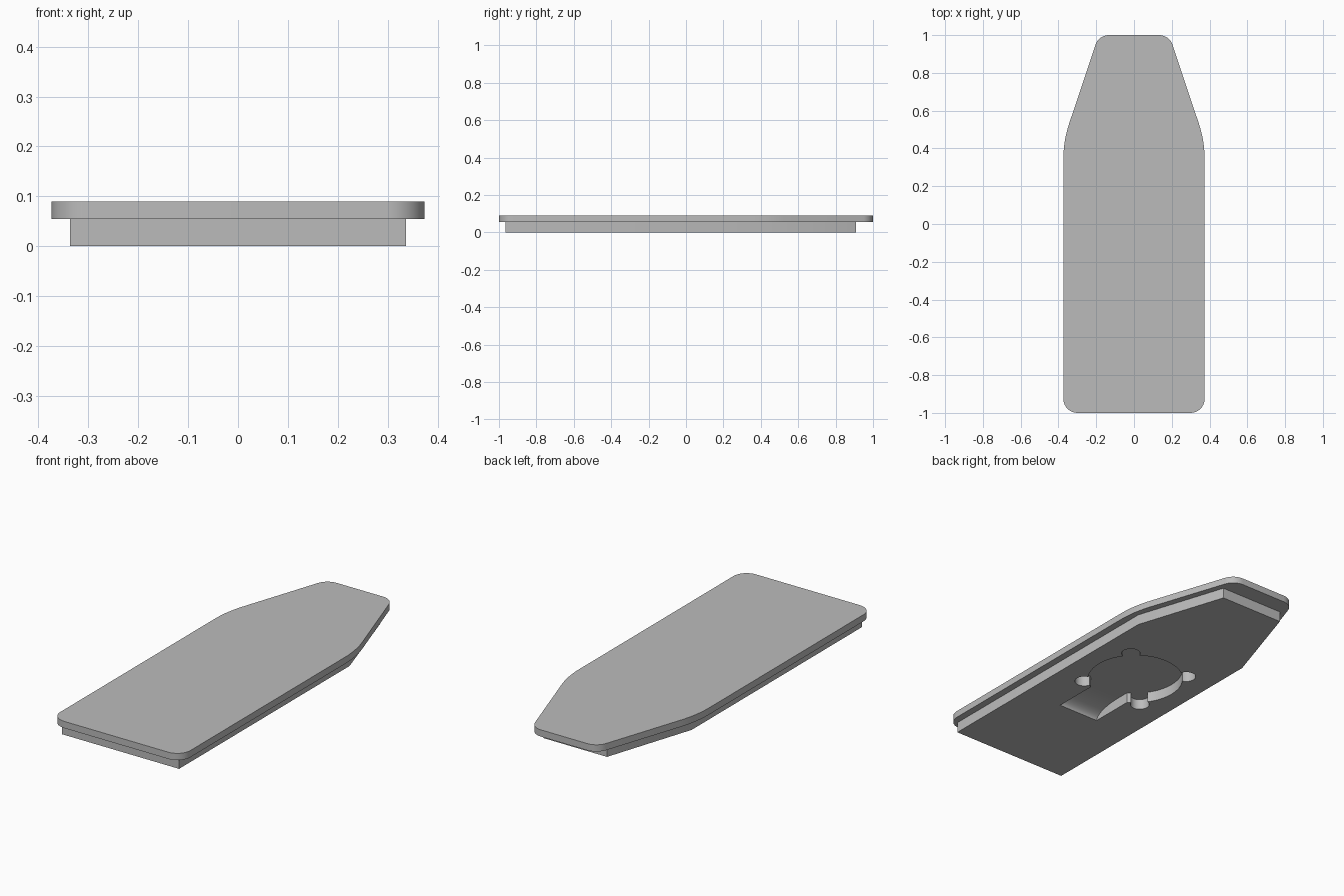
import bpy, bmesh, math
from mathutils import Vector

cube = bpy.data.objects.get("Cube")
if cube:
    bpy.data.objects.remove(cube, do_unlink=True)

grey = bpy.data.materials.new("plain_grey")
grey.use_nodes = True
grey.diffuse_color = (0.5, 0.5, 0.5, 1)
grey.node_tree.nodes["Principled BSDF"].inputs["Base Color"].default_value = (0.5, 0.5, 0.5, 1)


def prism(name, base, offset):
    """Extrude a planar loop of 3D points along an offset."""
    bm = bmesh.new()
    face = bm.faces.new([bm.verts.new(p) for p in base])
    ext = bmesh.ops.extrude_face_region(bm, geom=[face])
    moved = [v for v in ext["geom"] if isinstance(v, bmesh.types.BMVert)]
    bmesh.ops.translate(bm, verts=moved, vec=offset)
    bmesh.ops.recalc_face_normals(bm, faces=bm.faces)
    mesh = bpy.data.meshes.new(name)
    bm.to_mesh(mesh)
    bm.free()
    mesh.materials.append(grey)
    obj = bpy.data.objects.new(name, mesh)
    bpy.context.collection.objects.link(obj)
    return obj


def rounded(corners, steps=10):
    """Round each (x, y, radius) corner with a tangent arc."""
    out = []
    pts = [Vector(c[:2]) for c in corners]
    for i, p in enumerate(pts):
        r = corners[i][2]
        a = (pts[i - 1] - p).normalized()
        b = (pts[(i + 1) % len(pts)] - p).normalized()
        half = a.angle(b) / 2
        centre = p + (a + b).normalized() * (r / math.sin(half))
        start = p + a * (r / math.tan(half)) - centre
        end = p + b * (r / math.tan(half)) - centre
        sweep = math.pi - 2 * half
        for k in range(steps + 1):
            t = k / steps
            q = (start * math.sin((1 - t) * sweep) + end * math.sin(t * sweep)) / math.sin(sweep)
            out.append(centre + q)
    return out


def circle(cx, cy, r, n):
    return [(cx + r * math.cos(math.tau * k / n), cy + r * math.sin(math.tau * k / n)) for k in range(n)]


def mirrored(half):
    """Close a right-hand half outline with its mirror image."""
    return half + [(-c[0], *c[1:]) for c in reversed(half)]


STEP, TOP = 0.055, 0.09

# Upper plate with rounded corners
outline = rounded(mirrored([(0.374, -1, 0.075), (0.374, 0.44, 0.6), (0.187, 1, 0.075)]))
upper = prism("upper_plate", [(x, y, STEP) for x, y in outline], (0, 0, TOP - STEP))

# Lower plate with sharp corners
outline = mirrored([(0.337, -0.965), (0.337, 0.435), (0.183, 0.91)])
lower = prism("lower_plate", [(x, y, 0) for x, y in outline], (0, 0, STEP))

# Underside recess: round pocket, four diagonal notches and a finger ramp
CY, DEPTH, LOW = 0.01, 0.0545, -0.05
rounds = [("pocket_cutter", 0, CY, 0.235, 64)]
rounds += [("notch_cutter", sx * 0.18, CY + sy * 0.18, 0.047, 24) for sx in (-1, 1) for sy in (-1, 1)]
cutters = [prism(n, [(x, y, LOW) for x, y in circle(cx, cy, r, s)], (0, 0, DEPTH - LOW))
           for n, cx, cy, r, s in rounds]
ramp = [(-0.43 + 0.16 * (1 - math.cos(t)), DEPTH * math.sin(t))
        for t in (k * math.pi / 24 for k in range(13))]
profile = [(-0.43, LOW)] + ramp + [(-0.1, DEPTH), (-0.1, LOW)]
cutters.append(prism("ramp_cutter", [(-0.118, y, z) for y, z in profile], (0.236, 0, 0)))

for cutter in cutters:
    cutter.hide_render = True
    cutter.hide_set(True)
    mod = lower.modifiers.new(cutter.name, "BOOLEAN")
    mod.operation, mod.solver, mod.object = "DIFFERENCE", "EXACT", cutter

# Apply the cuts and drop the cutters
bpy.context.view_layer.update()
cut = bpy.data.meshes.new_from_object(lower.evaluated_get(bpy.context.evaluated_depsgraph_get()))
lower.modifiers.clear()
lower.data = cut
for cutter in cutters:
    bpy.data.objects.remove(cutter, do_unlink=True)

# Smooth the curved walls, keep edges sharp
for obj in (upper, lower):
    bpy.ops.object.select_all(action="DESELECT")
    obj.select_set(True)
    bpy.context.view_layer.objects.active = obj
    bpy.ops.object.shade_smooth_by_angle(angle=math.radians(30))
